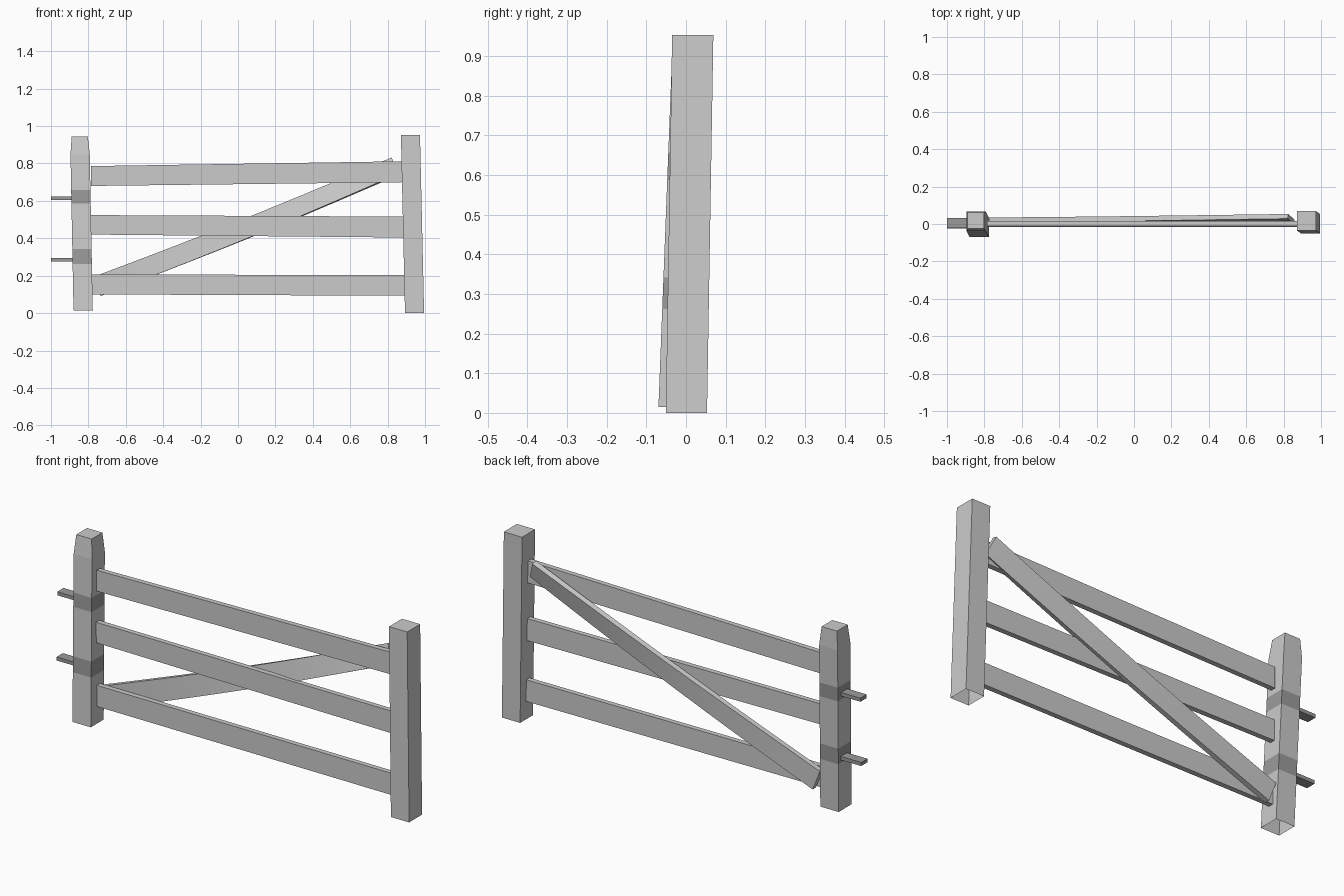
import bpy, bmesh, math
from mathutils import Vector

if "Cube" in bpy.data.objects:
    bpy.data.objects.remove(bpy.data.objects["Cube"])

dark = bpy.data.materials.new("dark_iron")
dark.diffuse_color = (0.33, 0.33, 0.33, 1)
dark.use_nodes = True
dark.node_tree.nodes["Principled BSDF"].inputs["Base Color"].default_value = dark.diffuse_color


def loft(name, loops, caps=(True, True)):
    """Skin a list of four-corner loops into one object."""
    bm = bmesh.new()
    rings = [[bm.verts.new(p) for p in loop] for loop in loops]
    for i, (a, b) in enumerate(zip(rings, rings[1:])):
        for k in range(4):
            f = bm.faces.new((a[k], a[(k + 1) % 4], b[(k + 1) % 4], b[k]))
            f.material_index = 0
    if caps[0]:
        bm.faces.new(rings[0][::-1])
    if caps[1]:
        bm.faces.new(rings[-1])
    me = bpy.data.meshes.new(name)
    bm.to_mesh(me)
    bm.free()
    ob = bpy.data.objects.new(name, me)
    bpy.context.collection.objects.link(ob)
    return ob


def square(cx, cy, z, w, d):
    return [(cx + sx * w / 2, cy + sy * d / 2, z)
            for sx, sy in ((-1, -1), (1, -1), (1, 1), (-1, 1))]


def x_section(x, y0, y1, z0, z1):
    return [(x, y0, z0), (x, y1, z0), (x, y1, z1), (x, y0, z1)]


# Right post: leaning, open underneath
loft("right_post", [square(0.944, 0.001, 0, 0.102, 0.104),
                    square(0.922, 0.017, 0.953, 0.102, 0.104)], (False, True))


# Left post: leaning, tapered top, dark iron bands around it
def left_loop(z, size=0.103):
    t = (z - 0.015) / 0.93
    return square(-0.828 - 0.018 * t, -0.018 + 0.036 * t, z, size, size)


levels = [0.015, 0.262, 0.342, 0.587, 0.658, 0.85]
post = loft("left_post", [left_loop(z) for z in levels] + [left_loop(0.945, 0.086)],
            (False, True))
post.data.materials.append(None)
post.data.materials.append(dark)
for f in post.data.polygons:
    if any(a < f.center.z < b for a, b in ((0.262, 0.342), (0.587, 0.658))):
        f.material_index = 1

# Hinge tongues sticking out of the bands
for name, z, y in (("lower_hinge", 0.286, 0.0), ("upper_hinge", 0.614, 0.006)):
    tongue = loft(name, [x_section(-1.0, y - 0.025, y + 0.025, z - 0.009, z + 0.009),
                         x_section(-0.85, y - 0.025, y + 0.025, z - 0.009, z + 0.009)])
    tongue.data.materials.append(dark)

# Three slightly uneven rails: left z range, right z range, y offset
rails = [("bottom_rail", (0.10, 0.207), (0.093, 0.203), -0.004),
         ("middle_rail", (0.42, 0.524), (0.404, 0.516), -0.001),
         ("top_rail", (0.68, 0.786), (0.70, 0.812), 0.003)]
for name, (a0, a1), (b0, b1), y in rails:
    loft(name, [x_section(-0.785, y - 0.013, y + 0.013, a0, a1),
                x_section(0.895, y - 0.013, y + 0.013, b0, b1)])

# Diagonal brace on the back, gently twisted along its length
start, end = Vector((-0.755, 0.022, 0.142)), Vector((0.84, 0.026, 0.785))
along = (end - start).normalized()
back = Vector((0, 1, 0))
up = back.cross(-along).normalized()
if up.z < 0:
    up.negate()
loops = []
N = 10
for i in range(N + 1):
    t = i / N
    c = start.lerp(end, t)
    c.z -= 0.012 * math.sin(math.pi * t)
    roll = math.radians(18) * t ** 1.5
    w = (up * math.cos(roll) + back * math.sin(roll)) * (0.055 - 0.006 * t)
    n = (back * math.cos(roll) - up * math.sin(roll)) * 0.013
    loops.append([c - w - n, c - w + n, c + w + n, c + w - n])
brace = loft("diagonal_brace", loops)
bpy.context.view_layer.objects.active = brace
brace.select_set(True)
bpy.ops.object.shade_smooth_by_angle(angle=math.radians(30))
